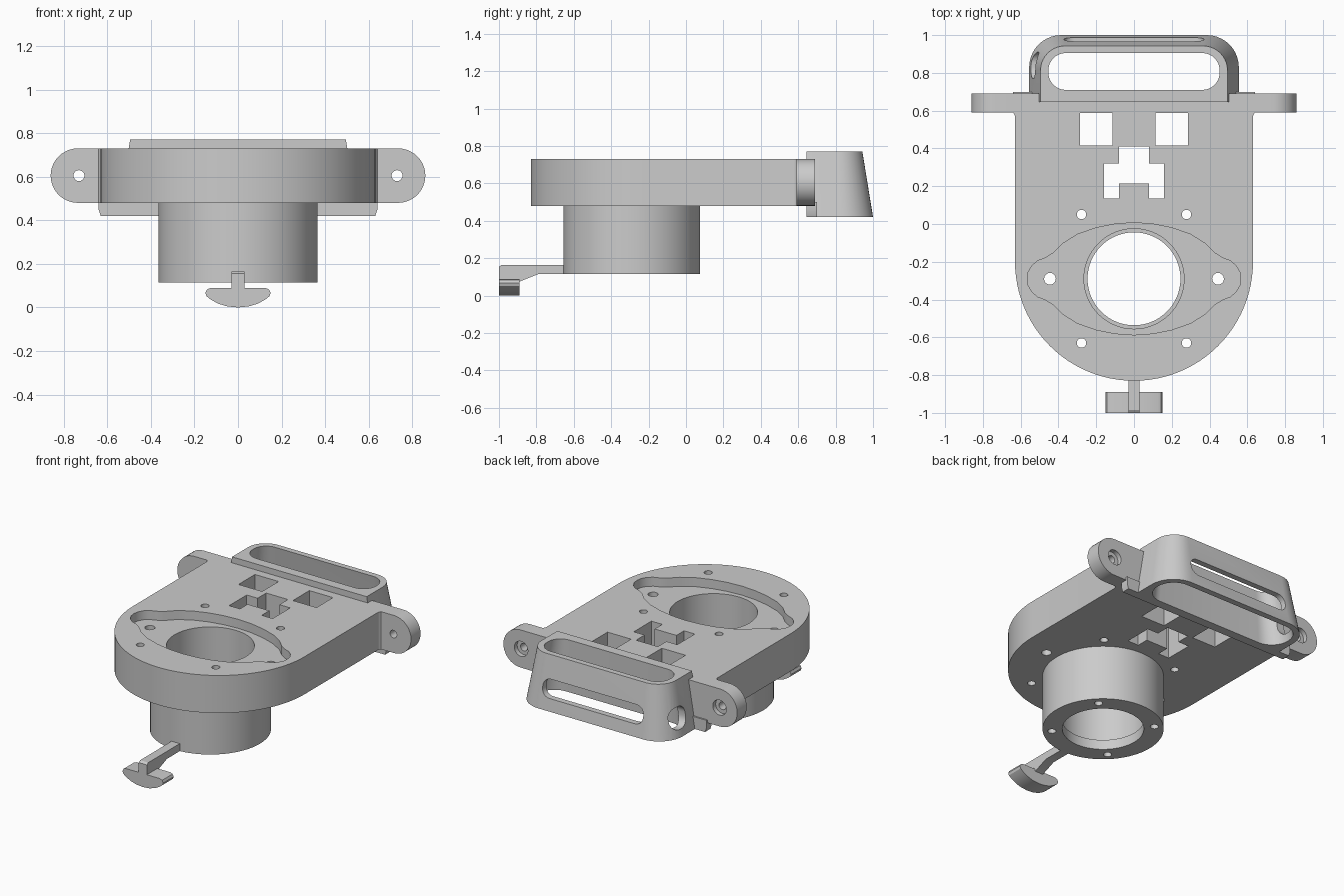
import bpy, bmesh, math

cube = bpy.data.objects.get("Cube")
if cube:
    bpy.data.objects.remove(cube, do_unlink=True)

grey = bpy.data.materials.new("plain grey")
grey.use_nodes = True
COLOUR = (0.6, 0.6, 0.6, 1)
grey.diffuse_color = COLOUR
grey.node_tree.nodes["Principled BSDF"].inputs["Base Color"].default_value = COLOUR

AXES = {"z": lambda u, v, w: (u, v, w),
        "y": lambda u, v, w: (u, w, v),
        "x": lambda u, v, w: (w, u, v)}


def loft(name, pts_a, pts_b, a, b, axis="z"):
    """Solid between two outlines with the same number of points."""
    bm = bmesh.new()
    f = AXES[axis]
    low = [bm.verts.new(f(u, v, a)) for u, v in pts_a]
    high = [bm.verts.new(f(u, v, b)) for u, v in pts_b]
    n = len(low)
    bm.faces.new(low)
    bm.faces.new(high)
    for i in range(n):
        j = (i + 1) % n
        bm.faces.new((low[i], low[j], high[j], high[i]))
    bmesh.ops.recalc_face_normals(bm, faces=bm.faces)
    mesh = bpy.data.meshes.new(name)
    bm.to_mesh(mesh)
    bm.free()
    mesh.materials.append(grey)
    ob = bpy.data.objects.new(name, mesh)
    bpy.context.collection.objects.link(ob)
    return ob


def prism(name, pts, a, b, axis="z"):
    return loft(name, pts, pts, a, b, axis)


def arc(cx, cy, r, start, end, n):
    return [(cx + r * math.cos(math.radians(start + (end - start) * i / n)),
             cy + r * math.sin(math.radians(start + (end - start) * i / n)))
            for i in range(n + 1)]


def circle(cx, cy, r, n=32):
    return arc(cx, cy, r, 0, 360, n)[:-1]


def box(x0, x1, y0, y1):
    return [(x0, y0), (x1, y0), (x1, y1), (x0, y1)]


def rounded(x0, x1, y0, y1, r, n=8):
    return (arc(x1 - r, y1 - r, r, 0, 90, n) + arc(x0 + r, y1 - r, r, 90, 180, n)
            + arc(x0 + r, y0 + r, r, 180, 270, n) + arc(x1 - r, y0 + r, r, 270, 360, n))


def combine(target, tool, operation="DIFFERENCE"):
    mod = target.modifiers.new("combine", "BOOLEAN")
    mod.operation = operation
    mod.solver = "EXACT"
    mod.object = tool
    bpy.context.view_layer.objects.active = target
    bpy.ops.object.modifier_apply(modifier=mod.name)
    bpy.data.objects.remove(tool, do_unlink=True)


def cut(target, pts, a, b, axis="z"):
    combine(target, prism("cutter", pts, a, b, axis))


CY = -0.29  # centre of the bore

# Plate with a round front end and fillets running into the ears
half = arc(0, -0.2, 0.63, -90, 0, 24) + arc(0.665, 0.565, 0.035, 180, 90, 6)
half += [(0.665, 0.69)]
plate = prism("base_plate", half + [(-x, y) for x, y in reversed(half[1:])], 0.48, 0.73)

# Mounting ears
ears = arc(0.735, 0.605, 0.125, -90, 90, 20) + arc(-0.735, 0.605, 0.125, 90, 270, 20)
combine(plate, prism("ears", ears, 0.59, 0.69, "y"), "UNION")

# Lower flange behind the plate
flange = [(-0.64, 0.5), (-0.64, 0.45), (-0.63, 0.42), (0.63, 0.42), (0.64, 0.45), (0.64, 0.5)]
combine(plate, prism("flange", flange, 0.645, 0.70, "y"), "UNION")


# Tapered rear handle frame, wider at the bottom
def frame_outline(x, y, r):
    return arc(x - r, y - r, r, 0, 90, 10) + arc(r - x, y - r, r, 90, 180, 10) + [(-x, 0.645), (x, 0.645)]


frame = loft("frame", frame_outline(0.555, 1.0, 0.17), frame_outline(0.495, 0.943, 0.13), 0.42, 0.77)
combine(frame, loft("cutter", rounded(-0.515, 0.515, 0.705, 0.963, 0.125),
                    rounded(-0.45, 0.45, 0.71, 0.902, 0.09), 0.40, 0.79))
combine(plate, frame, "UNION")

# Strap slot in the handle and a side window
cut(plate, rounded(-0.37, 0.37, 0.50, 0.62, 0.055), 0.85, 1.1, "y")
cut(plate, rounded(0.77, 0.91, 0.47, 0.61, 0.06), -0.7, -0.40, "x")

# Recess around the bore
quarter = [(0.565, 0), (0.56, 0.035), (0.54, 0.07), (0.51, 0.095), (0.47, 0.11), (0.43, 0.135),
           (0.38, 0.185), (0.3, 0.235), (0.2, 0.27), (0.1, 0.29), (0, 0.297)]
upper = quarter + [(-x, y) for x, y in reversed(quarter[:-1])]
recess = upper + [(x, -y) for x, y in reversed(upper[1:-1])]
cut(plate, [(x, y + CY) for x, y in recess], 0.67, 0.8)
cut(plate, circle(0, CY, 0.265, 64), 0.4, 0.8)

# Cross-shaped window
cross = [(-0.16, 0.135), (-0.08, 0.135), (-0.08, 0.215), (0.08, 0.215), (0.08, 0.135), (0.16, 0.135),
         (0.16, 0.32), (0.08, 0.32), (0.08, 0.41), (-0.08, 0.41), (-0.08, 0.32), (-0.16, 0.32)]
cut(plate, cross, 0.3, 0.8)

# Paired square windows, screw holes, strap slots and ear bores
for s in (-1, 1):
    cut(plate, box(s * 0.2 - 0.087, s * 0.2 + 0.087, 0.415, 0.588), 0.3, 0.8)
    cut(plate, circle(s * 0.445, CY, 0.031, 20), 0.3, 0.8)
    for y in (0.05, -0.63):
        cut(plate, circle(s * 0.278, y, 0.025, 20), 0.3, 0.8)
    cut(plate, box(s * 0.2 - 0.12, s * 0.2 + 0.12, 0.54, 0.585), 0.57, 0.703, "y")
    cut(plate, circle(s * 0.73, 0.605, 0.025, 20), 0.5, 0.75, "y")
    cut(plate, circle(s * 0.73, 0.605, 0.05, 24), 0.66, 0.75, "y")
cut(plate, circle(0, 0.6, 0.025, 20), 0.6, 0.703, "y")

# Collar with a stepped bore and screw holes in its lower rim
collar = prism("collar", circle(0, CY, 0.365, 72), 0.115, 0.48)
cut(collar, circle(0, CY, 0.265, 64), 0.18, 0.6)
cut(collar, circle(0, CY, 0.246, 64), 0.0, 0.3)
for k in range(4):
    a = math.radians(45 + 90 * k)
    cut(collar, circle(0.31 * math.cos(a), CY + 0.31 * math.sin(a), 0.025, 16), 0.0, 0.22)

# Pull lever: arm and half-moon knob
arm = [(-1.0, 0.05), (-0.89, 0.05), (-0.89, 0.075), (-0.79, 0.115), (-0.645, 0.115),
       (-0.645, 0.165), (-0.985, 0.165), (-1.0, 0.155)]
lever = prism("pull_lever", arm, -0.03, 0.03, "x")
side = [(0.04, 0.09), (0.125, 0.09), (0.142, 0.083), (0.15, 0.067), (0.145, 0.052),
        (0.125, 0.036), (0.09, 0.017), (0.05, 0.005), (0, 0)]
knob = side + [(-x, z) for x, z in reversed(side[:-1])]
combine(lever, prism("knob", knob, -1.0, -0.89, "y"), "UNION")

# Smooth curved faces, keep hard edges
for ob in (plate, collar, lever):
    bpy.ops.object.select_all(action="DESELECT")
    ob.select_set(True)
    bpy.context.view_layer.objects.active = ob
    bpy.ops.object.shade_smooth_by_angle(angle=math.radians(30))
